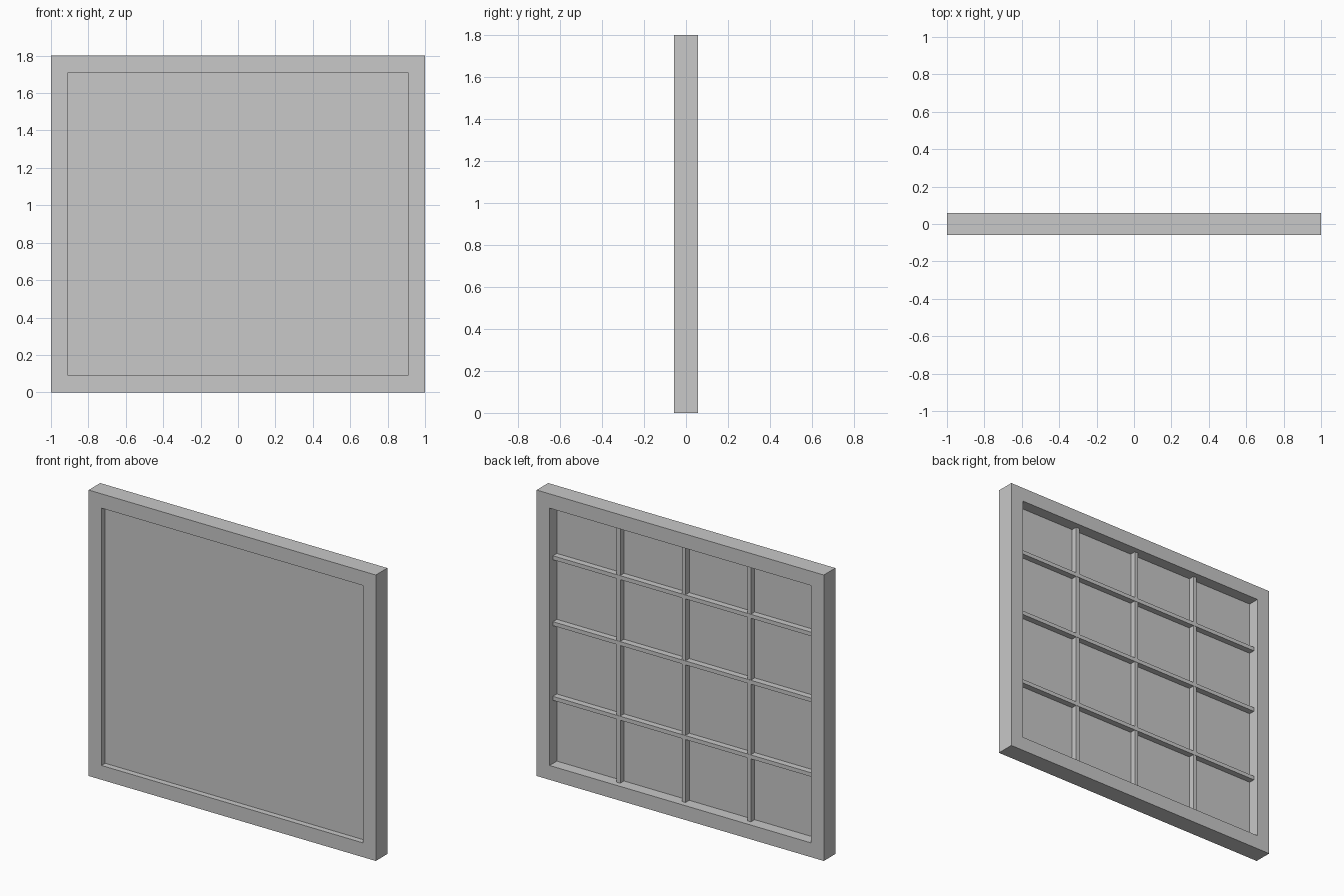
import bpy
import bmesh
from mathutils import Matrix, Vector

cube = bpy.data.objects.get("Cube")
if cube:
    bpy.data.objects.remove(cube, do_unlink=True)

WIDTH, HEIGHT, DEPTH = 2.0, 1.8, 0.115
BORDER = 0.09
BAR = 0.025
PANEL_FRONT, PANEL_BACK = -0.021, -0.015
BAR_BACK = 0.022

grey = bpy.data.materials.new("plain_grey")
grey.use_nodes = True
colour = (0.58, 0.58, 0.58, 1)
grey.diffuse_color = colour
grey.node_tree.nodes["Principled BSDF"].inputs["Base Color"].default_value = colour


def add_object(name, bm):
    bmesh.ops.recalc_face_normals(bm, faces=bm.faces)
    mesh = bpy.data.meshes.new(name)
    bm.to_mesh(mesh)
    bm.free()
    mesh.materials.append(grey)
    obj = bpy.data.objects.new(name, mesh)
    bpy.context.collection.objects.link(obj)


def box(name, low, high):
    low, high = Vector(low), Vector(high)
    bm = bmesh.new()
    bmesh.ops.create_cube(bm, size=1)
    bmesh.ops.transform(bm, verts=bm.verts, matrix=Matrix.Translation((low + high) / 2)
                        @ Matrix.Diagonal((*(high - low), 1)))
    add_object(name, bm)


# Outer frame: a rectangular section carried round four mitred corners
bm = bmesh.new()
section = [(0, -DEPTH / 2), (BORDER, -DEPTH / 2), (BORDER, DEPTH / 2), (0, DEPTH / 2)]
rings = []
for sx, sz in ((-1, -1), (1, -1), (1, 1), (-1, 1)):
    rings.append([bm.verts.new((sx * (WIDTH / 2 - inset), y,
                                HEIGHT / 2 + sz * (HEIGHT / 2 - inset)))
                  for inset, y in section])
for i in range(4):
    here, following = rings[i - 1], rings[i]
    for k in range(4):
        bm.faces.new((here[k - 1], here[k], following[k], following[k - 1]))
add_object("outer_frame", bm)

# Thin panel filling the opening
ix, bottom, top = WIDTH / 2 - BORDER, BORDER, HEIGHT - BORDER
box("panel", (-ix, PANEL_FRONT, bottom), (ix, PANEL_BACK, top))

# Bars on the back of the panel
for i in (-1, 0, 1):
    cx = i * ix / 2
    box(f"vertical_bar_{i + 2}", (cx - BAR / 2, PANEL_BACK, bottom),
        (cx + BAR / 2, BAR_BACK, top))
for i, cz in enumerate((0.5, 0.97, 1.385), 1):
    box(f"horizontal_bar_{i}", (-ix, PANEL_BACK, cz - BAR / 2),
        (ix, BAR_BACK + 0.002, cz + BAR / 2))
